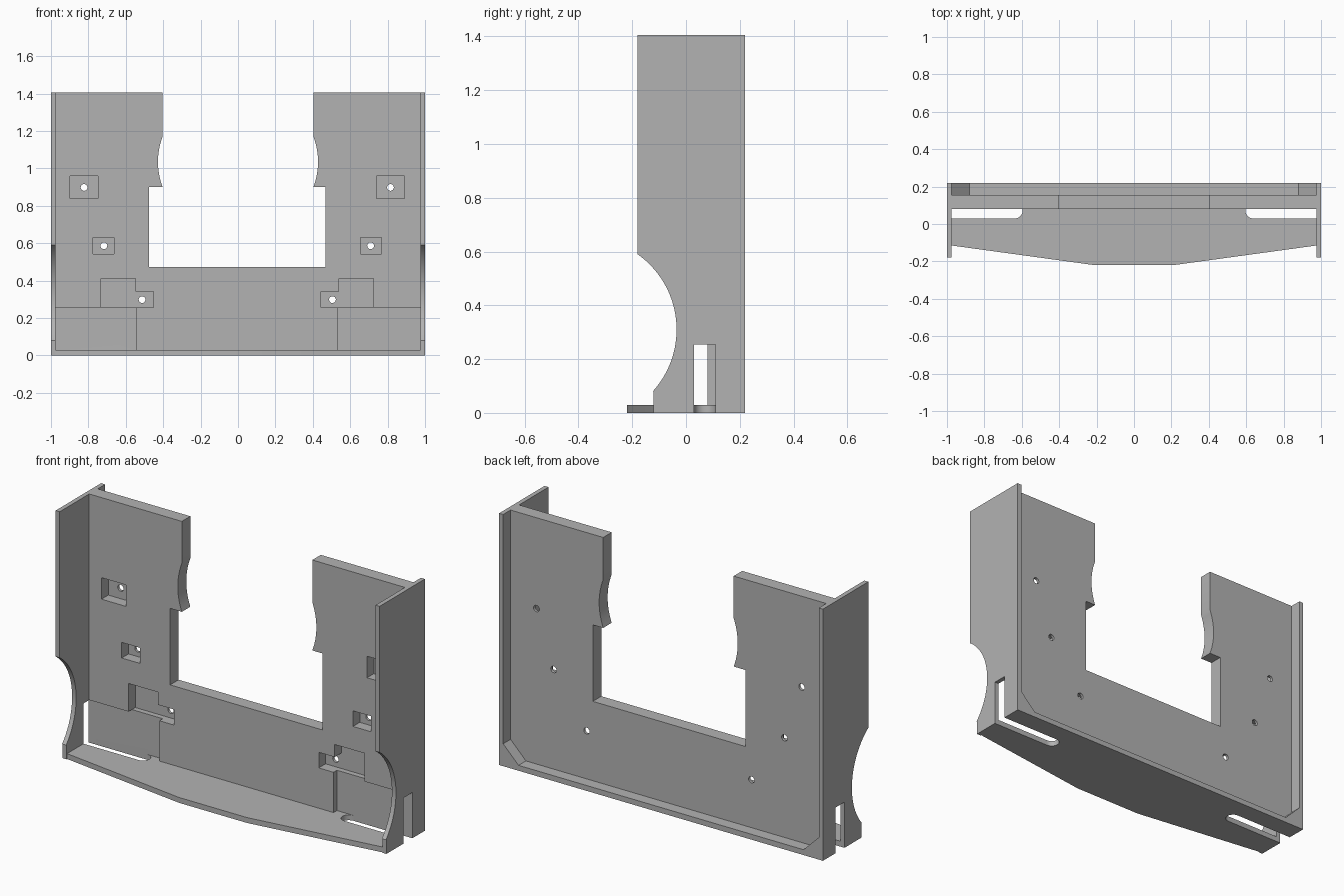
import bpy, bmesh, math

if "Cube" in bpy.data.objects:
    bpy.data.objects.remove(bpy.data.objects["Cube"])

TOP = 1.405
OFF = -0.004          # the cut-outs sit slightly left of centre

grey = bpy.data.materials.new("plain grey")
grey.diffuse_color = (0.45, 0.45, 0.45, 1)
grey.use_nodes = True
grey.node_tree.nodes["Principled BSDF"].inputs["Base Color"].default_value = grey.diffuse_color


def prism(name, pts, axis, lo, hi):
    """Extrude a 2D outline along an axis; outline is in the other two axes."""
    def place(p, h):
        return {'x': (h, p[0], p[1]), 'y': (p[0], h, p[1]), 'z': (p[0], p[1], h)}[axis]
    bm = bmesh.new()
    base = bm.faces.new([bm.verts.new(place(p, lo)) for p in pts])
    ext = bmesh.ops.extrude_face_region(bm, geom=[base])
    d = place((0, 0), hi - lo)
    bmesh.ops.translate(bm, vec=d, verts=[v for v in ext['geom'] if isinstance(v, bmesh.types.BMVert)])
    bmesh.ops.recalc_face_normals(bm, faces=bm.faces)
    me = bpy.data.meshes.new(name)
    bm.to_mesh(me)
    bm.free()
    me.materials.append(grey)
    ob = bpy.data.objects.new(name, me)
    bpy.context.collection.objects.link(ob)
    return ob


def box(name, x0, x1, y0, y1, z0, z1):
    x0, x1 = sorted((x0, x1))
    return prism(name, [(x0, y0), (x1, y0), (x1, y1), (x0, y1)], 'z', z0, z1)


def combine(target, other, op):
    m = target.modifiers.new(op, 'BOOLEAN')
    m.operation, m.object, m.solver = op, other, 'EXACT'
    bpy.context.view_layer.objects.active = target
    bpy.ops.object.modifier_apply(modifier=m.name)
    bpy.data.objects.remove(other)


def arc(cx, cy, r, a0, a1, n):
    return [(cx + r * math.cos(math.radians(a0 + (a1 - a0) * i / n)),
             cy + r * math.sin(math.radians(a0 + (a1 - a0) * i / n))) for i in range(n + 1)]


# U-shaped panel with finger scallops on the upper inner edges
def inner_edge(s):
    scallop = [(0.403 + 0.025 * (1 - ((z - 1.035) / 0.135) ** 2), z)
               for z in [1.17 - 0.27 * i / 14 for i in range(15)]]
    pts = [(0.403, TOP)] + scallop + [(0.471, 0.9), (0.471, 0.473)]
    return [(s * x + (OFF if z < TOP - 0.3 and x > 0.45 else 0), z) for x, z in pts]


outline = ([(-0.985, 0.01), (-0.985, TOP)] + inner_edge(-1)
           + inner_edge(1)[::-1] + [(0.985, TOP), (0.985, 0.01)])
frame = prism("bracket_frame", outline, 'y', 0.08, 0.155)

# Pockets, lower corner recesses and screw holes in the panel
for s in (-1, 1):
    def X(v):
        return s * v + OFF
    combine(frame, box("recess", X(0.538), s * 1.1, 0, 0.11, -0.1, 0.255), 'DIFFERENCE')
    for x0, x1, z0, z1 in ((0.745, 0.895, 0.838, 0.958), (0.658, 0.77, 0.543, 0.63)):
        combine(frame, box("pocket", X(x0), X(x1), 0, 0.14, z0, z1), 'DIFFERENCE')
    ell = [(X(x), z) for x, z in ((0.447, 0.255), (0.728, 0.255), (0.728, 0.412),
                                  (0.545, 0.412), (0.545, 0.342), (0.447, 0.342))]
    combine(frame, prism("pocket", ell, 'y', 0, 0.14), 'DIFFERENCE')
    for x, z in ((0.819, 0.898), (0.713, 0.586), (0.509, 0.298)):
        combine(frame, prism("hole", arc(X(x), z, 0.018, 0, 345, 23), 'y', 0, 0.3), 'DIFFERENCE')

# Base plate with a shallow bowed front
base = prism("base_plate", [(-0.99, 0.22), (-0.99, -0.113), (-0.975, -0.115), (-0.21, -0.22),
                            (0.21, -0.22), (0.975, -0.115), (0.99, -0.113), (0.99, 0.22)],
             'z', 0, 0.03)
combine(frame, base, 'UNION')

# Side walls with the round front bite, and corner gussets at the back
side = ([(-0.12, 0), (-0.12, 0.08)] + arc(-0.378, 0.31, 0.343, -42, 54.7, 32)
        + [(-0.18, TOP), (0.22, TOP), (0.22, 0)])
for s in (-1, 1):
    lo, hi = sorted((s * 0.975, s))
    combine(frame, prism("side_wall", side, 'x', lo, hi), 'UNION')
    tri = [(s * 0.86, 0.01), (s * 0.99, 0.01), (s * 0.99, 0.14)]
    combine(frame, prism("gusset", tri, 'y', 0.15, 0.22), 'UNION')

# Cable slots: round-ended through the base, square through the walls
for s in (-1, 1):
    slot = [(s * x, y) for x, y in [(1.1, 0.11)] + arc(0.636, 0.07, 0.04, 90, 270, 16) + [(1.1, 0.03)]]
    combine(frame, prism("base_slot", slot, 'z', -0.1, 0.06), 'DIFFERENCE')
    combine(frame, box("wall_slot", s * 0.96, s * 1.1, 0.03, 0.11, -0.1, 0.255), 'DIFFERENCE')

# Smooth the arcs, keep the hard edges
bpy.ops.object.select_all(action='DESELECT')
frame.select_set(True)
bpy.context.view_layer.objects.active = frame
bpy.ops.object.shade_smooth_by_angle(angle=math.radians(25))
